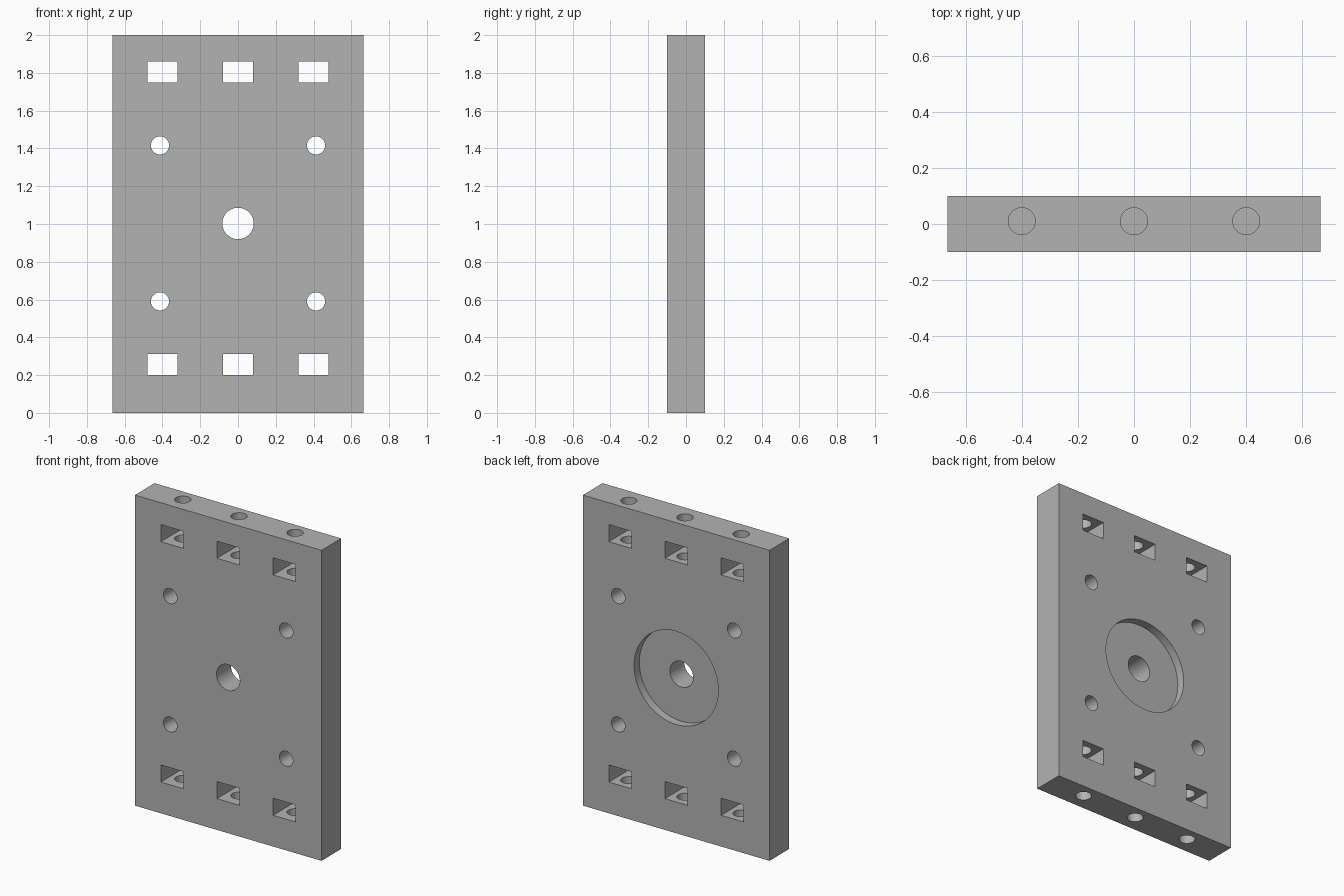
import bpy
from math import pi, radians

old = bpy.data.objects.get("Cube")
if old:
    bpy.data.objects.remove(old, do_unlink=True)

W, T, H = 1.33, 0.2, 2.0
FRONT, BACK = -T / 2, T / 2

grey = bpy.data.materials.new("plain grey")
grey.use_nodes = True
colour = (0.45, 0.45, 0.45, 1)
grey.diffuse_color = colour
grey.node_tree.nodes["Principled BSDF"].inputs["Base Color"].default_value = colour


def box(name, centre, size):
    bpy.ops.mesh.primitive_cube_add(size=1, location=centre)
    ob = bpy.context.object
    ob.name = name
    ob.scale = size
    bpy.ops.object.transform_apply(location=True, rotation=False, scale=True)
    ob.data.materials.append(grey)
    return ob


def rod(name, centre, radius, length, along_y=True):
    bpy.ops.mesh.primitive_cylinder_add(
        vertices=64, radius=radius, depth=length, location=centre,
        rotation=(pi / 2 if along_y else 0, 0, 0))
    ob = bpy.context.object
    ob.name = name
    ob.data.materials.append(grey)
    return ob


def cut(target, cutter):
    cutter.hide_render = True
    bpy.context.view_layer.objects.active = target
    mod = target.modifiers.new("cut", 'BOOLEAN')
    mod.operation = 'DIFFERENCE'
    mod.solver = 'EXACT'
    mod.object = cutter
    bpy.ops.object.modifier_apply(modifier=mod.name)
    bpy.data.objects.remove(cutter, do_unlink=True)


# Plate
plate = box("mounting_plate", (0, 0, H / 2), (W, T, H))

# Round recess in the back, and the shaft hole through its middle
recess = 0.054
cut(plate, rod("recess_cutter", (0, BACK, 1), 0.3, 2 * recess))
cut(plate, rod("shaft_cutter", (0, 0, 1.003), 0.083, 1))

# Four screw holes around the shaft
for x in (-0.413, 0.413):
    for z in (0.59, 1.416):
        cut(plate, rod("screw_cutter", (x, 0, z), 0.048, 1))

# Nut slots through the plate, each crossed by a blind bolt hole from the edge
bolt_depth = 0.4
for x in (-0.4, 0, 0.4):
    for slot_z, edge_z in ((0.256, 0), (1.804, H)):
        cut(plate, box("slot_cutter", (x, 0, slot_z), (0.16, 1, 0.11)))
        cut(plate, rod("bolt_cutter", (x, 0.01, edge_z), 0.048,
                       2 * bolt_depth, along_y=False))

# Smooth hole walls, sharp edges
bpy.ops.object.select_all(action='DESELECT')
plate.select_set(True)
bpy.context.view_layer.objects.active = plate
bpy.ops.object.shade_smooth_by_angle(angle=radians(30))
